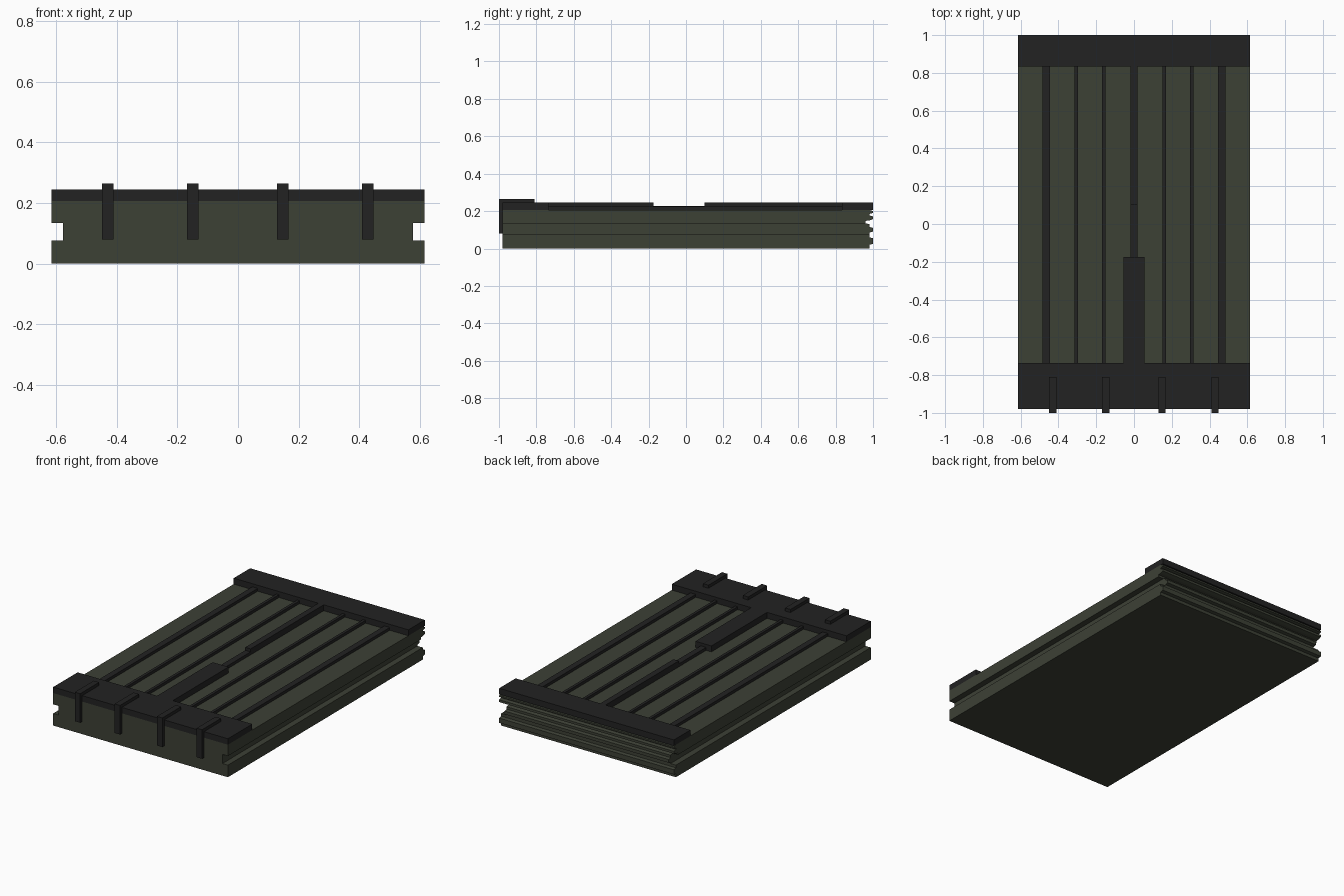
import bpy
import bmesh

if "Cube" in bpy.data.objects:
    bpy.data.objects.remove(bpy.data.objects["Cube"])


def material(name, rgb):
    m = bpy.data.materials.new(name)
    m.diffuse_color = (*rgb, 1)
    m.use_nodes = True
    m.node_tree.nodes["Principled BSDF"].inputs["Base Color"].default_value = m.diffuse_color
    return m


GREEN = material("dark olive", (0.046, 0.052, 0.036))
BLACK = material("charcoal", (0.016, 0.016, 0.016))


def prism(name, profile, x0, x1, mat):
    """Extrude a (y, z) profile along x."""
    bm = bmesh.new()
    face = bm.faces.new([bm.verts.new((x0, y, z)) for y, z in profile])
    ext = bmesh.ops.extrude_face_region(bm, geom=[face])
    verts = [g for g in ext["geom"] if isinstance(g, bmesh.types.BMVert)]
    bmesh.ops.translate(bm, verts=verts, vec=(x1 - x0, 0, 0))
    bmesh.ops.recalc_face_normals(bm, faces=bm.faces)
    me = bpy.data.meshes.new(name)
    bm.to_mesh(me)
    bm.free()
    me.materials.append(mat)
    ob = bpy.data.objects.new(name, me)
    bpy.context.collection.objects.link(ob)
    return ob


def box(name, x0, x1, y0, y1, z0, z1, mat):
    return prism(name, [(y0, z0), (y1, z0), (y1, z1), (y0, z1)], x0, x1, mat)


W, TOP, TRIM = 0.615, 0.207, 0.245

# Slab with a ridged back end
back = [(0.98, 0), (0.98, 0.02), (1.0, 0.025), (1.0, 0.055), (0.98, 0.06),
        (0.98, 0.085), (1.0, 0.09), (1.0, 0.11), (0.98, 0.115), (0.98, 0.13),
        (0.96, 0.135), (0.96, 0.148), (0.98, 0.15), (1.0, 0.157), (1.0, 0.172),
        (0.98, 0.177), (0.98, 0.185), (1.0, 0.19), (1.0, 0.2), (0.98, TOP)]
slab = prism("slab", [(-0.98, 0)] + back + [(-0.98, TOP)], -W, W, GREEN)

# Long grooves cut into both sides
for s, side in ((-1, "left"), (1, "right")):
    x = sorted((s * 0.577, s * 0.8))
    cutter = box(side + "_groove_cutter", *x, -1.2, 1.2, 0.077, 0.135, GREEN)
    cutter.hide_render = True
    cutter.hide_viewport = True
    mod = slab.modifiers.new(side + " groove", "BOOLEAN")
    mod.operation = "DIFFERENCE"
    mod.solver = "EXACT"
    mod.object = cutter

# End bands
box("front_band", -W, W, -0.98, -0.735, TOP, TRIM, BLACK)
box("back_band", -W, W, 0.835, 1.0, TOP, TRIM, BLACK)

# Raised ribs along the top
for x, h in ((0.465, 0.019), (0.305, 0.009), (0.16, 0.009)):
    for s in (-1, 1):
        box("rib", s * x - h, s * x + h, -0.735, 0.835, TOP, 0.225, BLACK)

# Centre spine: wide block, low link, tall rail
box("spine_block", -0.056, 0.056, -0.735, -0.175, TOP, TRIM, BLACK)
box("spine_link", -0.019, 0.019, -0.175, 0.1, TOP, 0.226, BLACK)
box("spine_rail", -0.019, 0.019, 0.1, 0.835, TOP, TRIM, BLACK)

# Hooked clips over the front edge
hook = [(-1.0, 0.08), (-0.98, 0.08), (-0.98, TRIM), (-0.81, TRIM),
        (-0.81, 0.265), (-1.0, 0.265)]
for x in (-0.43, -0.15, 0.148, 0.428):
    prism("front_clip", hook, x - 0.019, x + 0.019, BLACK)
